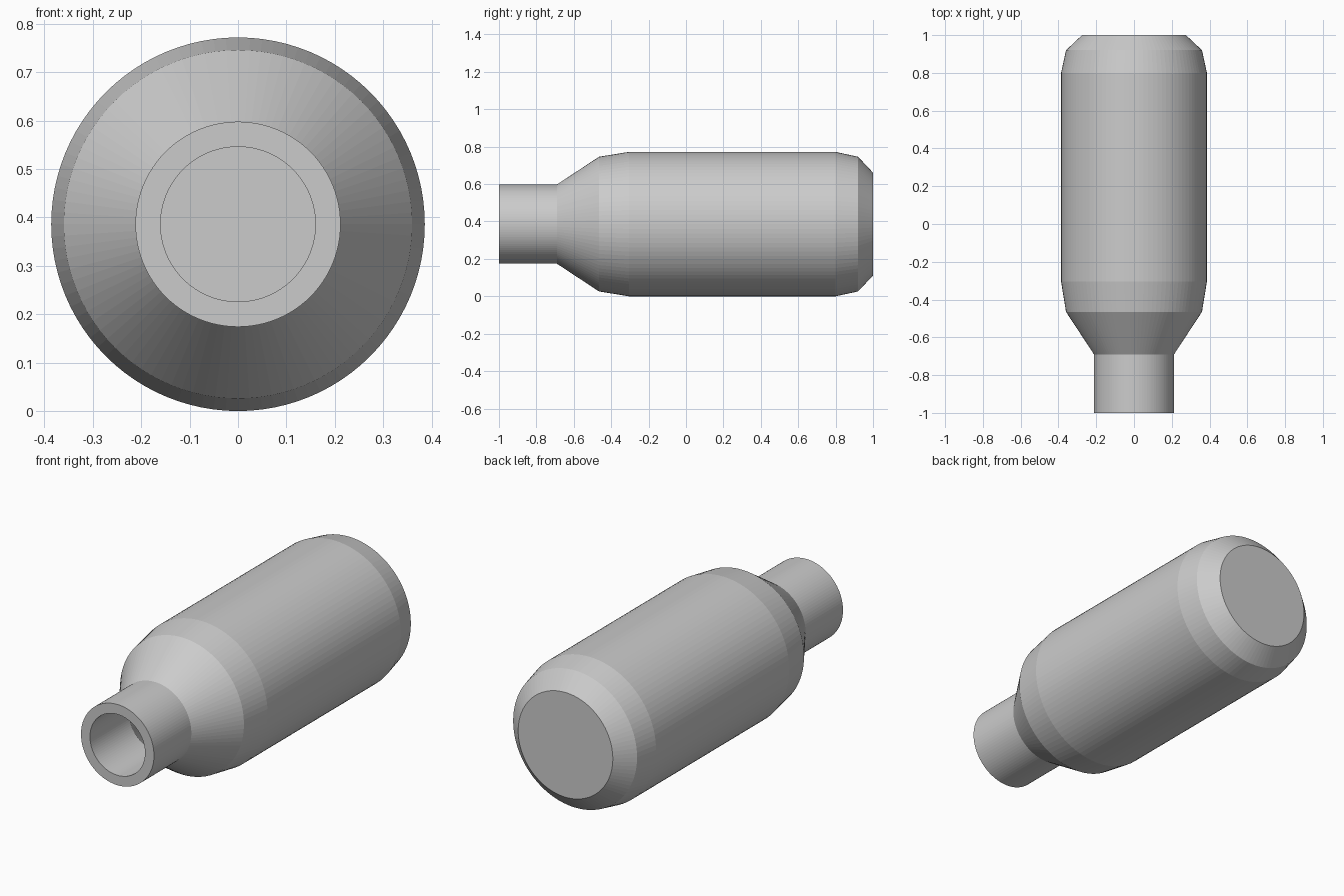
import bpy, bmesh, math

if "Cube" in bpy.data.objects:
    bpy.data.objects.remove(bpy.data.objects["Cube"])

SIDES = 96
RADIUS = 0.386

# One flat grey for the whole bottle
grey = bpy.data.materials.new("grey")
grey.diffuse_color = (0.6, 0.6, 0.6, 1)
grey.use_nodes = True
grey.node_tree.nodes["Principled BSDF"].inputs["Base Color"].default_value = grey.diffuse_color

# Profile as (y, radius): outer base to lip, then the hollow inside back to its floor
profile = [
    (1.0, 0.275), (0.92, 0.36), (0.80, RADIUS), (-0.305, RADIUS),
    (-0.465, 0.36), (-0.69, 0.212), (-1.0, 0.212),
    (-1.0, 0.16), (-0.675, 0.16), (-0.44, 0.312), (-0.30, 0.334),
    (0.79, 0.334), (0.89, 0.312), (0.948, 0.25),
]


def lathe(name, points, material):
    """Spin a profile about the y axis and cap both ends."""
    bm = bmesh.new()
    rings = []
    for y, r in points:
        angles = [2 * math.pi * i / SIDES for i in range(SIDES)]
        rings.append([bm.verts.new((r * math.cos(a), y, RADIUS + r * math.sin(a)))
                      for a in angles])
    for a, b in zip(rings, rings[1:]):
        for i in range(SIDES):
            j = (i + 1) % SIDES
            bm.faces.new((a[i], a[j], b[j], b[i]))
    bm.faces.new(rings[0])
    bm.faces.new(rings[-1])
    bmesh.ops.recalc_face_normals(bm, faces=bm.faces)
    mesh = bpy.data.meshes.new(name)
    bm.to_mesh(mesh)
    bm.free()
    mesh.materials.append(material)
    obj = bpy.data.objects.new(name, mesh)
    bpy.context.collection.objects.link(obj)
    return obj


# Hollow bottle lying on its side with the mouth to the front
lathe("bottle", profile, grey)
